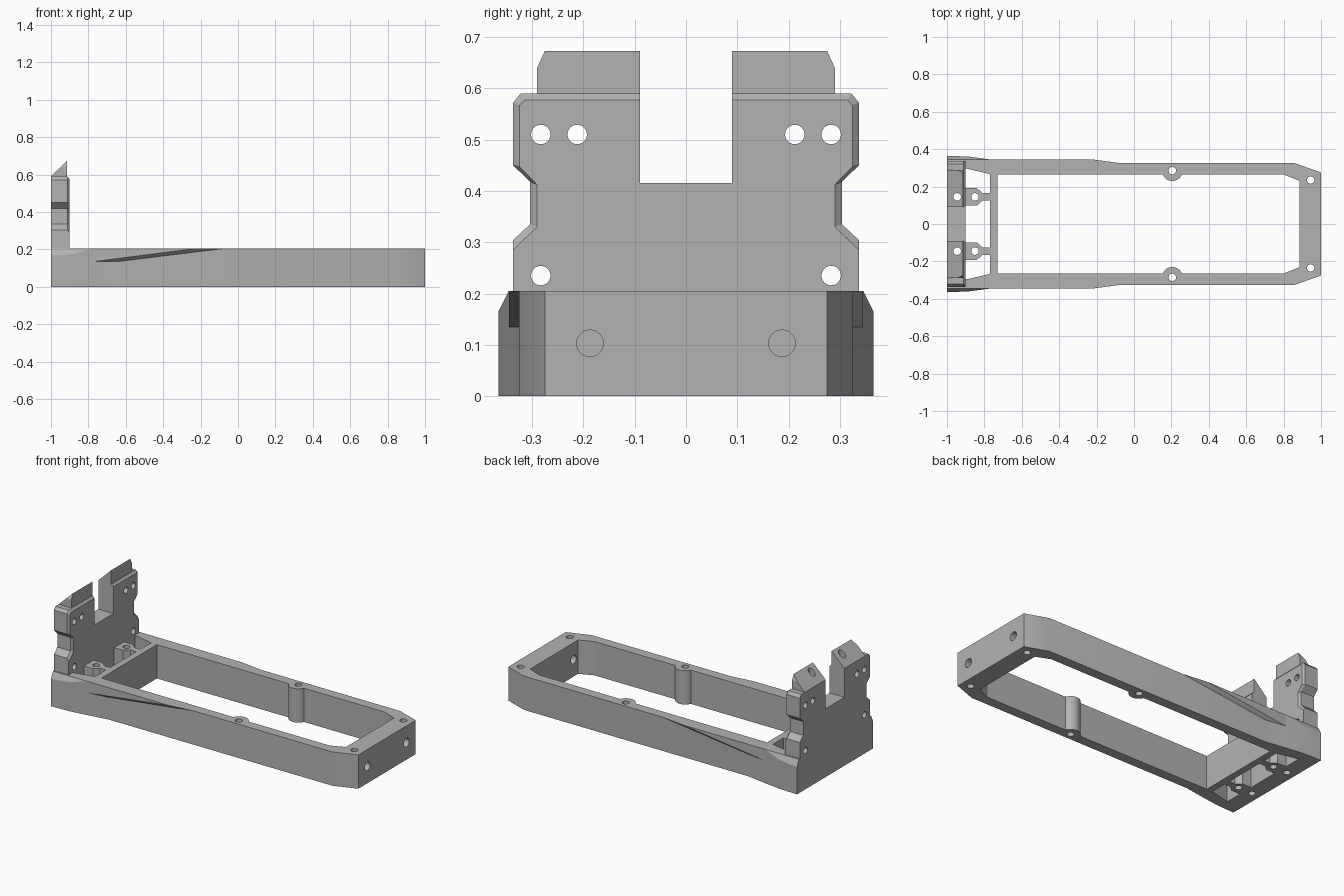
import bpy, bmesh, math
from mathutils import Vector

if "Cube" in bpy.data.objects:
    bpy.data.objects.remove(bpy.data.objects["Cube"])

grey = bpy.data.materials.new("plain grey")
grey.diffuse_color = (0.45, 0.45, 0.45, 1)
grey.use_nodes = True
grey.node_tree.nodes["Principled BSDF"].inputs["Base Color"].default_value = grey.diffuse_color
H = 0.205  # frame height


def loft(bm, loops):
    """Closed solid through matching point loops."""
    rings = [[bm.verts.new(p) for p in loop] for loop in loops]
    bm.faces.new(rings[0])
    bm.faces.new(rings[-1])
    for a, b in zip(rings, rings[1:]):
        for i in range(len(a)):
            j = (i + 1) % len(a)
            bm.faces.new((a[i], a[j], b[j], b[i]))


def prism(bm, pts, z0, z1):
    loft(bm, [[(x, y, z) for x, y in pts] for z in (z0, z1)])


def rod(bm, centre, axis, r, length, n=24):
    """Cylinder along x or z."""
    loops = []
    for e in (-length / 2, length / 2):
        loop = []
        for i in range(n):
            a = 2 * math.pi * i / n
            c, s = r * math.cos(a), r * math.sin(a)
            loop.append(Vector(centre) + Vector((e, c, s) if axis == 'x' else (c, s, e)))
        loops.append(loop)
    loft(bm, loops)


def slice_off(bm, co, no):
    res = bmesh.ops.bisect_plane(bm, geom=bm.verts[:] + bm.edges[:] + bm.faces[:],
                                 dist=1e-5, plane_co=co, plane_no=no, clear_outer=True)
    edges = [e for e in bm.edges if e.is_boundary]
    bmesh.ops.holes_fill(bm, edges=edges, sides=0)


def finish(bm, name):
    bmesh.ops.recalc_face_normals(bm, faces=bm.faces[:])
    me = bpy.data.meshes.new(name)
    bm.to_mesh(me)
    bm.free()
    ob = bpy.data.objects.new(name, me)
    bpy.context.collection.objects.link(ob)
    me.materials.append(grey)
    return ob


def cut(ob, cutter):
    m = ob.modifiers.new("cut", 'BOOLEAN')
    m.operation, m.solver, m.object = 'DIFFERENCE', 'EXACT', cutter
    bpy.context.view_layer.objects.active = ob
    bpy.ops.object.modifier_apply(modifier=m.name)


def mirrored(half):
    """Half outline with y > 0, closed by its mirror image."""
    return half + [(x, -y) for x, y in reversed(half)]


# Long frame, flared at the back end, with bevelled rear top edges
bm = bmesh.new()
prism(bm, mirrored([(-1, .365), (-.88, .36), (-.77, .345), (-.64, .325),
                    (.86, .325), (1, .275)]), 0, H)
for s in (1, -1):
    slice_off(bm, (0, s * .3452, H), (0, s, .5))
frame = finish(bm, "long_frame")

# Openings: main bay with screw bosses, and pockets around the rear tabs
bm = bmesh.new()
boss = [(.205 + .055 * math.cos(math.radians(a)), .285 + .055 * math.sin(math.radians(a)))
        for a in [-159 + 138 * i / 12 for i in range(13)]]
prism(bm, mirrored([(-.73, .265)] + boss + [(.80, .265), (.885, .23)]), -.1, .3)
prism(bm, mirrored([(-.9, .098), (-.84, .098), (-.81, .125), (-.77, .125)]), -.1, .3)
for s in (1, -1):
    prism(bm, [(x, s * y) for x, y in [(-.9, .192), (-.84, .192), (-.81, .165),
               (-.77, .165), (-.77, .267), (-.9, .297)]], -.1, .3)
openings = finish(bm, "opening_cutter")

# Screw holes
bm = bmesh.new()
for s in (1, -1):
    for x, y in ((-.945, .145), (-.85, .145), (.205, .285), (.945, .235)):
        rod(bm, (x, s * y, .4), 'z', .02, 1)
vertical_holes = finish(bm, "vertical_hole_cutter")
bm = bmesh.new()
for s in (1, -1):
    rod(bm, (.95, s * .187, .103), 'x', .026, .2)
    for y, z in ((.283, .51), (.212, .51), (.283, .235)):
        rod(bm, (-.95, s * y, z), 'x', .019, .2)
cross_holes = finish(bm, "cross_hole_cutter")

# Rear upright plate with side notches, middle slot and bevelled front edge
outer = [(.337, H), (.337, .304), (.304, .335), (.304, .418), (.337, .45),
         (.337, .572), (.322, .59), (.09, .59), (.09, .415)]
inner = [(.337, H), (.337, .285), (.29, .33), (.29, .412), (.324, .447),
         (.324, .567), (.315, .577), (.09, .577), (.09, .415)]


def plate_loop(x, half):
    return [(x, y, z) for y, z in half] + [(x, -y, z) for y, z in reversed(half)]


bm = bmesh.new()
loft(bm, [plate_loop(-1, outer), plate_loop(-.912, outer), plate_loop(-.9, inner)])
upright = finish(bm, "rear_upright")

# Sloped caps on top of the upright, and slanted side ribs on the frame
wedges, ribs = [], []
for s, side in ((1, "left"), (-1, "right")):
    bm = bmesh.new()
    loft(bm, [[(-1, s * y, .59), (-.915, s * y, .59), (-.915, s * y, .673)]
              for y in (.09, .29)])
    slice_off(bm, (0, s * .29, .64), (0, s * .033, .015))
    wedges.append(finish(bm, side + "_sloped_cap"))

    bm = bmesh.new()
    for x, y, z in ((-.77, .345, .135), (-.64, .325, .135), (-.07, .325, H),
                    (-.22, .345, H), (-.77, .345, H), (-.64, .325, H)):
        bm.verts.new((x, s * y, z))
    bmesh.ops.convex_hull(bm, input=bm.verts[:])
    ribs.append(finish(bm, side + "_side_rib"))

# Cut everything, then drop the cutters
cut(frame, openings)
for ob in [frame, upright] + wedges:
    cut(ob, vertical_holes)
for ob in (frame, upright):
    cut(ob, cross_holes)
for c in (openings, vertical_holes, cross_holes):
    bpy.data.objects.remove(c)

bpy.ops.object.select_all(action='DESELECT')
for ob in [frame, upright] + wedges:
    ob.select_set(True)
bpy.context.view_layer.objects.active = frame
bpy.ops.object.shade_smooth_by_angle(angle=math.radians(20))
